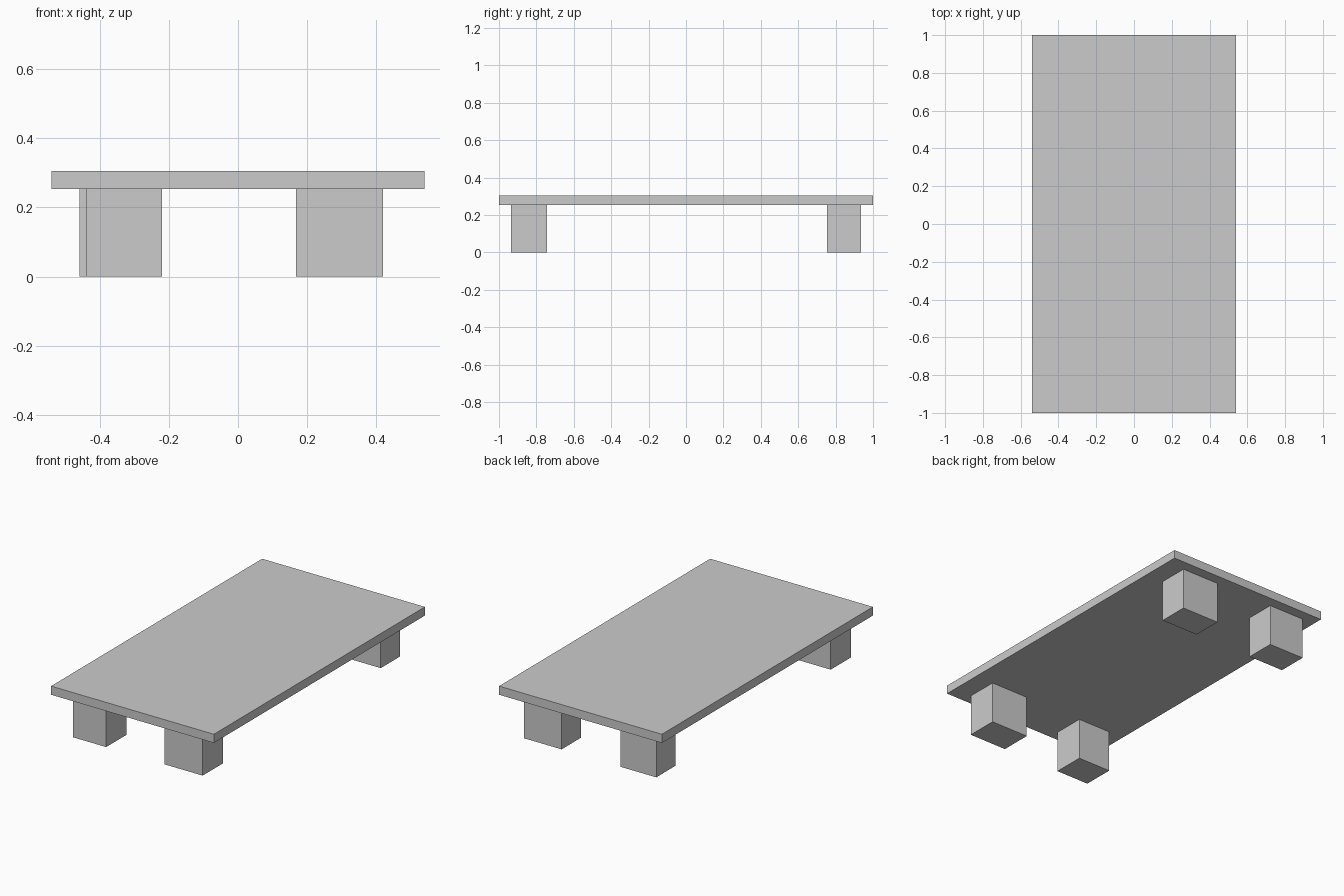
import bpy

if "Cube" in bpy.data.objects:
    bpy.data.objects.remove(bpy.data.objects["Cube"])


def box(name, x0, x1, y0, y1, z0, z1):
    """Add a box spanning the given limits."""
    bpy.ops.mesh.primitive_cube_add(
        size=1, location=((x0 + x1) / 2, (y0 + y1) / 2, (z0 + z1) / 2))
    ob = bpy.context.object
    ob.name = name
    ob.scale = (x1 - x0, y1 - y0, z1 - z0)
    bpy.ops.object.transform_apply(location=False, rotation=False, scale=True)
    return ob


LEG_HEIGHT = 0.253
TOP_HEIGHT = 0.305

# Table top
box("table_top", -0.54, 0.54, -1, 1, LEG_HEIGHT, TOP_HEIGHT)

# Block legs, each slightly different in footprint
legs = {
    "front_left_leg": (-0.44, -0.22, -0.935, -0.743),
    "front_right_leg": (0.168, 0.42, -0.935, -0.743),
    "back_left_leg": (-0.458, -0.22, 0.755, 0.936),
    "back_right_leg": (0.17, 0.42, 0.753, 0.936),
}
for name, (x0, x1, y0, y1) in legs.items():
    box(name, x0, x1, y0, y1, 0, LEG_HEIGHT)
